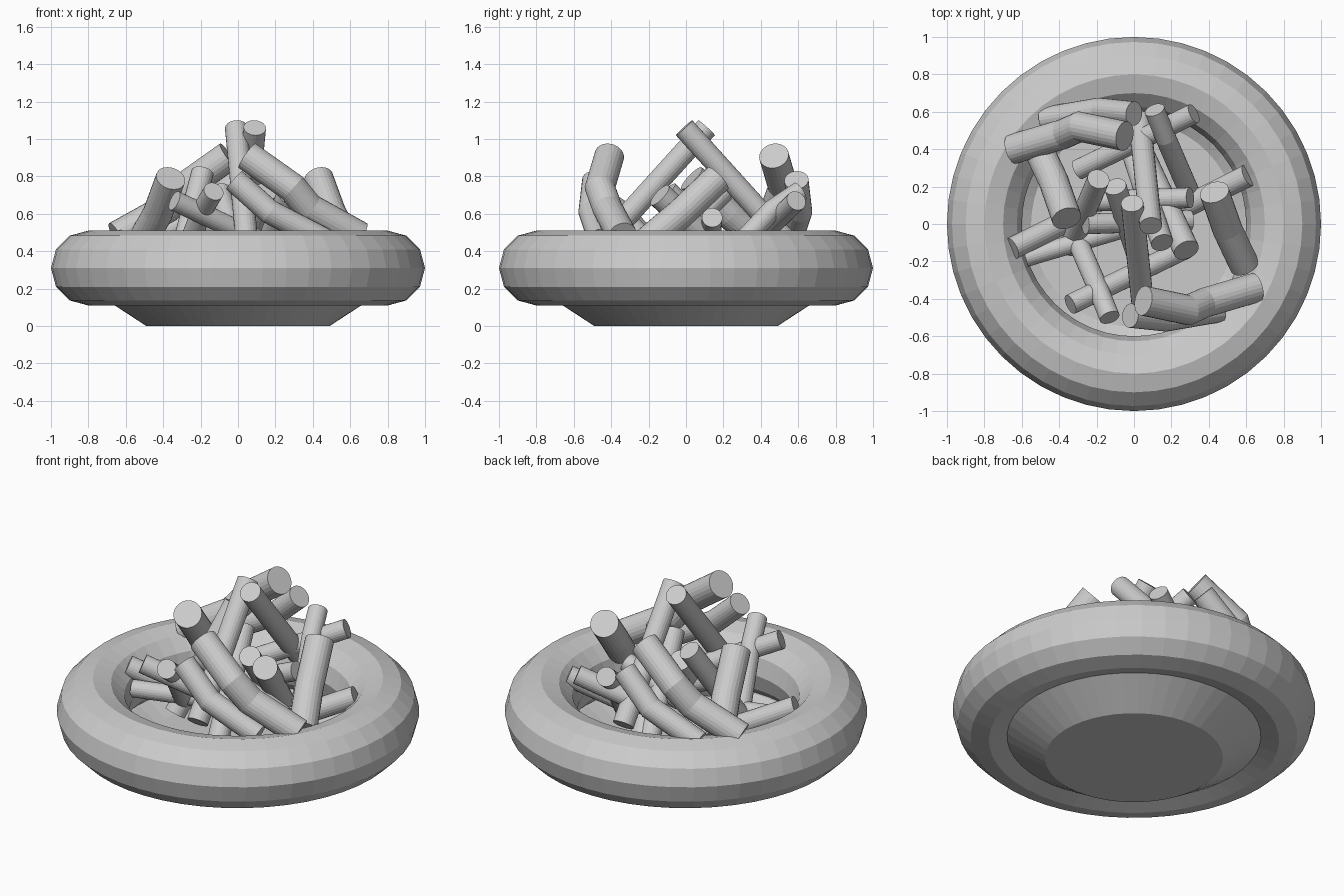
import bpy, bmesh, math
from mathutils import Vector

if "Cube" in bpy.data.objects:
    bpy.data.objects.remove(bpy.data.objects["Cube"])

grey = bpy.data.materials.new("stone grey")
grey.diffuse_color = (0.6, 0.6, 0.6, 1)
grey.use_nodes = True
grey.node_tree.nodes["Principled BSDF"].inputs["Base Color"].default_value = grey.diffuse_color


def add_object(name, bm):
    bmesh.ops.recalc_face_normals(bm, faces=bm.faces)
    mesh = bpy.data.meshes.new(name)
    bm.to_mesh(mesh)
    bm.free()
    mesh.materials.append(grey)
    obj = bpy.data.objects.new(name, mesh)
    bpy.context.collection.objects.link(obj)
    return obj


def circle(centre, radius, u, v, sides):
    angles = [2 * math.pi * i / sides for i in range(sides)]
    return [centre + radius * (math.cos(a) * u + math.sin(a) * v) for a in angles]


def loft(name, rings, closed=False):
    """Flat-faced skin over rings; an open skin is capped at both ends."""
    bm = bmesh.new()
    loops = [[bm.verts.new(p) for p in ring] for ring in rings]
    pairs = list(zip(loops, loops[1:]))
    if closed:
        pairs.append((loops[-1], loops[0]))
    else:
        bm.faces.new(loops[0])
        bm.faces.new(loops[-1])
    for a, b in pairs:
        for i in range(len(a)):
            j = (i + 1) % len(a)
            bm.faces.new((a[i], a[j], b[j], b[i]))
    return add_object(name, bm)


def lathe(name, profile, closed=False):
    x, y = Vector((1, 0, 0)), Vector((0, 1, 0))
    loft(name, [circle(Vector((0, 0, z)), r, x, y, 48) for r, z in profile], closed)


def stick(name, radius, pts):
    """Round log with mitred bends along a short path."""
    dirs = [(b - a).normalized() for a, b in zip(pts, pts[1:])]
    u = dirs[0].orthogonal().normalized()
    ring = circle(pts[0], radius, u, dirs[0].cross(u), 24)
    rings = [ring]
    for k, d in enumerate(dirs):
        # slide the ring along the segment onto the next mitre plane
        n = (d + dirs[k + 1]).normalized() if k + 1 < len(dirs) else d
        ring = [p + d * ((pts[k + 1] - p).dot(n) / d.dot(n)) for p in ring]
        rings.append(ring)
    loft(name, rings)


# Thick rounded rim and the shallow dish below it
lathe("rim", [(0.8 + 0.2 * math.cos(math.pi * k / 6),
               0.31 + 0.2 * math.sin(math.pi * k / 6)) for k in range(12)], closed=True)
lathe("dish", [(0.49, 0), (0.74, 0.163), (0.66, 0.16), (0.55, 0.09)])


def log_pair(name, radius, shift, *path):
    """A log and its half-turned twin, the twin moved by shift."""
    pts = [Vector(p) for p in path]
    twin = [Vector((shift[0] - p.x, shift[1] - p.y, p.z)) for p in pts]
    stick(name + "_front", radius, pts)
    stick(name + "_back", radius, twin)


# Heaped logs, each path running from the exposed end downward
log_pair("top_log", 0.06, (0.08, 0.1), (-0.01, 0.11, 1.06), (0.05, -0.46, 0.43))
log_pair("crooked_log", 0.08, (0, 0.06), (0.05, -0.41, 0.91), (0.29, -0.46, 0.74),
         (0.38, -0.42, 0.63), (0.65, -0.34, 0.48))
log_pair("bent_log", 0.065, (-0.02, 0.1), (-0.02, -0.49, 0.78), (0.17, -0.51, 0.61),
         (0.46, -0.46, 0.46))
log_pair("side_log", 0.08, (0.07, 0.2), (0.43, 0.17, 0.79), (0.5, -0.03, 0.6),
         (0.59, -0.22, 0.44))
log_pair("inner_log", 0.06, (0.05, 0.1), (0.15, -0.1, 0.72), (0.0, 0.36, 0.25))
log_pair("forked_log", 0.055, (-0.02, 0.11), (-0.13, -0.5, 0.72), (-0.19, -0.35, 0.62),
         (-0.32, -0.05, 0.3))
log_pair("leaning_log", 0.055, (-0.02, 0.16), (-0.34, -0.43, 0.67), (0.28, -0.13, 0.38))
log_pair("low_log", 0.06, (-0.04, 0.13), (-0.65, -0.13, 0.46), (-0.25, 0.07, 0.27))
log_pair("short_log", 0.055, (0.04, 0.14), (-0.26, 0.0, 0.58), (0.3, 0.02, 0.35))

# Single straight logs
stick("thick_log", 0.07, [Vector((0.28, -0.14, 0.7)), Vector((0.05, 0.35, 0.25))])
stick("left_log", 0.06, [Vector((-0.19, 0.24, 0.82)), Vector((-0.34, -0.12, 0.25))])
stick("long_log", 0.05, [Vector((-0.58, -0.18, 0.36)), Vector((0.2, 0.05, 0.36))])
